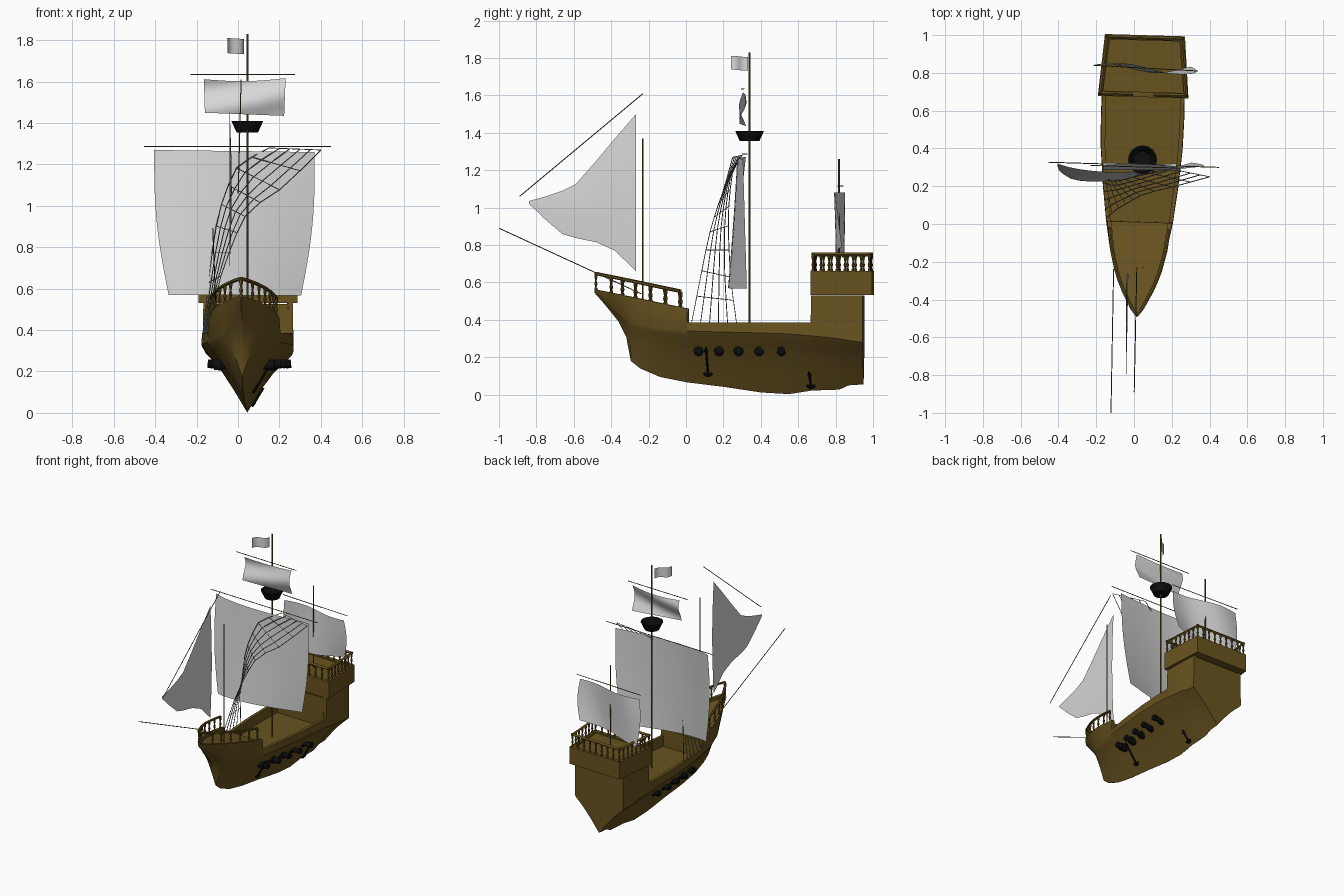
import bpy, bmesh, math
from math import sin, pi
from mathutils import Matrix, Vector

if "Cube" in bpy.data.objects:
    bpy.data.objects.remove(bpy.data.objects["Cube"])

def material(name, rgb):
    m = bpy.data.materials.new(name)
    m.diffuse_color = (*rgb, 1)
    m.use_nodes = True
    m.node_tree.nodes["Principled BSDF"].inputs["Base Color"].default_value = m.diffuse_color
    return m

WOOD = material("brown_wood", (0.14, 0.086, 0.014))
DARK = material("black_iron", (0.004, 0.004, 0.004))
SAIL = material("sail_cloth", (0.68, 0.68, 0.68))
ROPE = material("grey_rope", (0.18, 0.19, 0.2))
SHIP = Matrix.Translation((0.029, 0, 0)) @ Matrix.Rotation(-0.029, 4, 'Z')  # slight yaw of the ship

def finish(bm, name, mat, smooth=None, local=False, solid=True):
    if solid:
        bmesh.ops.recalc_face_normals(bm, faces=bm.faces)
    me = bpy.data.meshes.new(name)
    bm.to_mesh(me)
    bm.free()
    if local:
        me.transform(SHIP)
    me.materials.append(mat)
    ob = bpy.data.objects.new(name, me)
    bpy.context.collection.objects.link(ob)
    if smooth:
        bpy.ops.object.select_all(action='DESELECT')
        ob.select_set(True)
        bpy.context.view_layer.objects.active = ob
        bpy.ops.object.shade_smooth_by_angle(angle=math.radians(smooth))
    return ob

def add_rod(bm, a, b, r, r2=None, n=8):
    a, b = Vector(a), Vector(b)
    d = b - a
    mat = Matrix.Translation((a + b) / 2) @ d.to_track_quat('Z', 'Y').to_matrix().to_4x4()
    bmesh.ops.create_cone(bm, cap_ends=True, segments=n, radius1=r,
                          radius2=r if r2 is None else r2, depth=d.length, matrix=mat)

def add_path(bm, pts, r, n=6):
    for a, b in zip(pts, pts[1:]):
        add_rod(bm, a, b, r, n=n)

def add_baluster(bm, x, y, z, h):
    prof = [(0, .008), (.12, .008), (.2, .004), (.4, .0085), (.6, .004), (.85, .008), (1, .008)]
    for (t0, r0), (t1, r1) in zip(prof, prof[1:]):
        add_rod(bm, (x, y, z + h * t0), (x, y, z + h * t1), r0, r1)

def add_loft(bm, rings, closed=True):
    rows = [[bm.verts.new(p) for p in ring] for ring in rings]
    n = len(rows[0])
    for a, b in zip(rows, rows[1:]):
        for i in range(n if closed else n - 1):
            j = (i + 1) % n
            bm.faces.new((a[i], a[j], b[j], b[i]))
    return rows

def rod(name, a, b, r, mat=WOOD):
    bm = bmesh.new()
    add_rod(bm, a, b, r)
    return finish(bm, name, mat, 40)

# Hull: stations of y, keel z, widest z, top z, widest half width, top half width, deck z
ST = [(-.49, .545, .555, .565, .003, .004, .555), (-.45, .50, .525, .556, .022, .036, .535),
      (-.40, .44, .47, .546, .04, .062, .525), (-.36, .39, .43, .538, .055, .083, .515),
      (-.32, .31, .40, .529, .075, .1, .508), (-.295, .18, .385, .524, .087, .11, .503),
      (-.245, .14, .37, .514, .112, .127, .493), (-.14, .095, .355, .491, .148, .152, .47),
      (.01, .065, .34, .46, .177, .171, .44), (.012, .065, .34, .385, .177, .176, .31),
      (.2, .042, .335, .385, .2, .198, .31), (.4, .012, .33, .385, .217, .215, .31),
      (.55, .003, .325, .385, .221, .219, .31), (.673, .022, .315, .385, .22, .218, .31),
      (.675, .022, .315, .53, .22, .216, .525), (.82, .027, .3, .53, .215, .211, .525),
      (.87, .05, .29, .53, .212, .208, .525), (.95, .055, .28, .53, .205, .202, .525)]
SECTION = [(0, 0), (.35, .31), (.6, .55), (.8, .77), (.92, .92), (1, 1)]
rings = []
for y, k, wz, tz, w, tw, dz in ST:
    half = [(max(w * f, .001), k + (wz - k) * t) for t, f in SECTION]
    inner = max(tw - .022, .001)
    half += [(tw, tz), (inner, tz), (inner, dz)]
    rings.append([(x, y, z) for x, z in half] + [(-x, y, z) for x, z in reversed(half)])
bm = bmesh.new()
rows = add_loft(bm, rings)
bm.faces.new(rows[0])
bm.faces.new(rows[-1])
finish(bm, "hull", WOOD, 35, True)

def station(y):
    for a, b in zip(ST, ST[1:]):
        if a[0] <= y <= b[0]:
            t = (y - a[0]) / (b[0] - a[0])
            return [p + (q - p) * t for p, q in zip(a, b)]

# Stern castle block, wider in front, with a sunken deck
bm = bmesh.new()
def trapezoid(d, z):
    return [(-.24 + d, .672 + d, z), (.24 - d, .672 + d, z), (.212 - d, 1 - d, z), (-.212 + d, 1 - d, z)]
rows = add_loft(bm, [trapezoid(0, .532), trapezoid(0, .66), trapezoid(.028, .66), trapezoid(.028, .65)])
bm.faces.new(rows[0])
bm.faces.new(rows[-1])
finish(bm, "stern_castle", WOOD, None, True)

# Stern railing: sides, back, and two front pieces with a gap between them
bm = bmesh.new()
c = [Vector(p) for p in trapezoid(.014, .66)]
def rail_run(a, b, n):
    for i in range(n + 1):
        p = a.lerp(b, i / n)
        add_baluster(bm, p.x, p.y, p.z, .085)
    up = Vector((0, 0, .09))
    d = (b - a).normalized() * .008
    add_rod(bm, a + up - d, b + up + d, .01, n=4)
rail_run(c[1], c[2], 7)
rail_run(c[3], c[0], 7)
rail_run(c[2], c[3], 8)
rail_run(c[0], c[0].lerp(c[1], .36), 3)
rail_run(c[0].lerp(c[1], .64), c[1], 3)
finish(bm, "stern_railing", WOOD, 30, True)

# Bow railing following the forecastle edge
bm = bmesh.new()
side = []
for y in (-.03, -.11, -.19, -.27, -.34, -.4, -.45, -.482):
    s = station(y)
    side.append((max(s[5] - .009, .001), y, s[3]))
loop = side + [(-x, y, z) for x, y, z in reversed(side)]
add_path(bm, [(x, y, z + .085) for x, y, z in loop], .009)
for i in (0, 1, 2, 3, 4, 5, 7):
    for s in (1, -1):
        add_baluster(bm, s * side[i][0], side[i][1], side[i][2] - .005, .085)
finish(bm, "bow_railing", WOOD, 30, True)

# Cannons along both sides, muzzles following the hull curve
bm = bmesh.new()
for y in (.07, .18, .285, .395, .515):
    w = station(y)[4]
    for s, tip in ((1, w - .008), (-1, w - .03)):
        add_rod(bm, (s * .09, y, .228), (s * tip, y, .237), .02, .016, 12)
        add_rod(bm, (s * (tip - .02), y, .236), (s * tip, y, .238), .021, n=12)
        add_rod(bm, (s * .11, y, .231), (s * .145, y, .233), .026, n=12)
finish(bm, "cannons", DARK, 35, True)

# Anchors hanging on the right side
def anchor(name, y, top, bottom, size):
    bm = bmesh.new()
    t, b = Vector((top[0], y - .01, top[1])), Vector((bottom[0], y, bottom[1]))
    add_rod(bm, t, b, .006)
    up = (t - b).normalized()
    add_path(bm, [b + Vector((0, math.cos(a) * size, 0)) + up * size * (1 - sin(a))
                  for a in [pi * i / 6 for i in range(7)]], .007)
    add_rod(bm, t - up * .02 - Vector((0, size * .6, 0)), t - up * .02 + Vector((0, size * .6, 0)), .005)
    finish(bm, name, DARK, 35, True)
anchor("front_anchor", .12, (.134, .25), (.042, .1), .018)
anchor("rear_anchor", .67, (.074, .12), (.022, .035), .018)

# Masts and spars
rod("main_mast", (.046, .34, .3), (.046, .34, 1.83), .005)
rod("mizzen_mast", (.053, .818, .64), (.053, .818, 1.26), .0045)
rod("fore_mast", (.046, -.23, .48), (.046, -.23, 1.37), .004)
rod("bowsprit", (-.108, -.24, .54), (-.122, -1, .89), .0025)
rod("lateen_yard", (.001, -.89, 1.06), (.015, -.23, 1.61), .0025)
rod("main_yard", (-.455, .327, 1.287), (.45, .3, 1.287), .0025)
rod("top_yard", (-.23, .31, 1.635), (.275, .295, 1.635), .0025)
rod("mizzen_yard", (-.215, .84, 1.115), (.34, .81, 1.115), .0025)

# Crow's nest: open tapered tub
bm = bmesh.new()
tub = [[(.045 + r * math.cos(a), .34 + r * sin(a), z) for a in [2 * pi * i / 16 for i in range(16)]]
       for r, z in ((.052, 1.355), (.077, 1.41), (.067, 1.41), (.045, 1.365))]
rows = add_loft(bm, tub)
bm.faces.new(rows[0])
bm.faces.new(rows[-1])
finish(bm, "crows_nest", DARK, 30)

# Square sails: bilinear sheets from four corners plus a billow rule
def sail(name, tl, tr, br, bl, billow, n=14):
    tl, tr, br, bl = map(Vector, (tl, tr, br, bl))
    grid = [[tl.lerp(tr, i / n).lerp(bl.lerp(br, i / n), j / n) + Vector(billow(i / n, j / n))
             for i in range(n + 1)] for j in range(n + 1)]
    bm = bmesh.new()
    add_loft(bm, grid, False)
    return finish(bm, name, SAIL, 60, solid=False)

sail("main_sail", (-.405, .32, 1.27), (.37, .305, 1.26), (.305, .325, .567), (-.335, .24, .57),
     lambda u, v: ((u - .5) * .045 * sin(pi * v), -.04 * sin(pi * u ** .75), 0))
sail("top_sail", (-.165, .31, 1.612), (.23, .295, 1.617), (.223, .305, 1.435), (-.16, .3, 1.45),
     lambda u, v: (0, .016 * sin(2 * pi * (u * .4 + v * .8)), -.012 * sin(pi * u) * (1 - v)))
sail("mizzen_sail", (-.2, .835, 1.08), (.32, .81, 1.08), (.3, .82, .79), (-.18, .825, .72),
     lambda u, v: ((u - .5) * .04 * sin(pi * v), .022 * sin(2 * pi * (u * .9 + v * .2)), 0))
sail("flag", (.03, .332, 1.805), (-.052, .24, 1.812), (-.05, .24, 1.738), (.03, .332, 1.732),
     lambda u, v: (.008 * sin(2 * pi * u), -.008 * sin(2 * pi * u), 0), 8)

# Triangular fore sail: columns of y, upper z, lower z
COLS = [(-.267, 1.5, .66), (-.38, 1.37, .77), (-.48, 1.25, .815), (-.59, 1.125, .838),
        (-.66, 1.09, .858), (-.75, 1.06, .935), (-.84, 1.035, 1.022)]
bm = bmesh.new()
add_loft(bm, [[(-.042 + .012 * sin(pi * j / 6) * (1 - i / 6), y, lo + (hi - lo) * j / 6) for j in range(7)]
              for i, (y, hi, lo) in enumerate(COLS)], False)
finish(bm, "fore_sail", SAIL, 60, solid=False)

# Rope net from the left gunwale up to the main yard
FRONT = [(-.15, .03, .385), (-.09, .08, .64), (-.02, .12, .84), (.05, .16, .98), (.22, .2, 1.09), (.4, .25, 1.27)]
BACK = [(-.17, .27, .385), (-.145, .24, .6), (-.115, .225, .86), (-.07, .23, 1.05), (0, .25, 1.2), (.15, .3, 1.28)]
def along(pts, t):
    i = min(int(t * 5), 4)
    return Vector(pts[i]).lerp(Vector(pts[i + 1]), t * 5 - i)
net = [[along(FRONT, j / 9).lerp(along(BACK, j / 9), i / 5) for i in range(6)] for j in range(10)]
bm = bmesh.new()
for row in net[1:]:
    add_path(bm, row, .002, 4)
for i in range(6):
    add_path(bm, [row[i] for row in net], .0025, 4)
finish(bm, "rope_net", ROPE)
